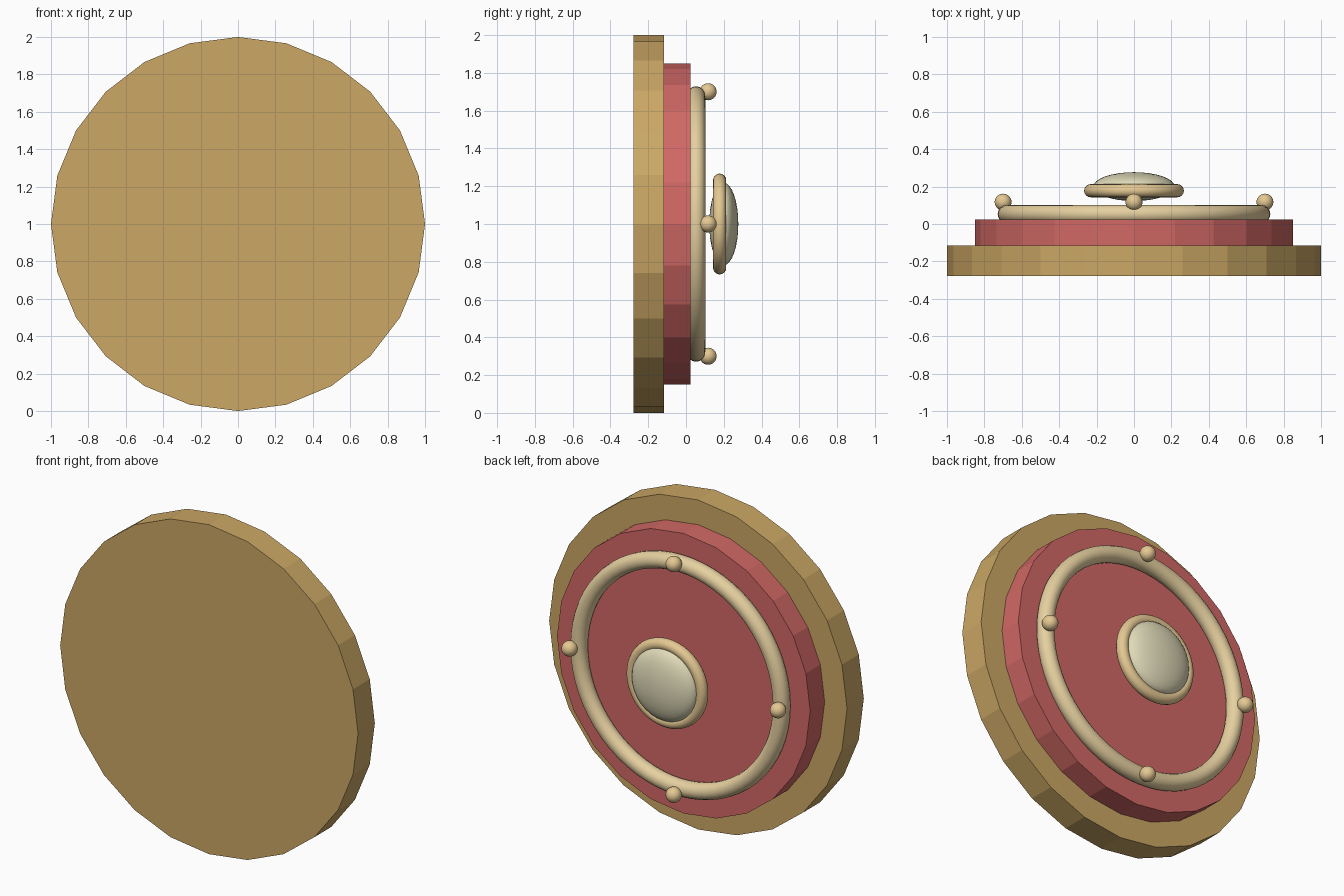
import bpy
from math import pi, cos, sin

if "Cube" in bpy.data.objects:
    bpy.data.objects.remove(bpy.data.objects["Cube"])

FACE = (pi / 2, 0, 0)  # turn a z-axis primitive to look along y


def material(name, rgb):
    m = bpy.data.materials.new(name)
    m.diffuse_color = (*rgb, 1)
    m.use_nodes = True
    m.node_tree.nodes["Principled BSDF"].inputs["Base Color"].default_value = m.diffuse_color
    return m


gold = material("gold", (0.60, 0.39, 0.13))
red = material("red", (0.64, 0.14, 0.13))
pale_gold = material("pale_gold", (0.79, 0.63, 0.35))
warm_gold = material("warm_gold", (0.78, 0.58, 0.29))
ivory = material("ivory", (0.74, 0.70, 0.48))


def finish(name, mat, smooth=True):
    ob = bpy.context.object
    ob.name = name
    ob.data.materials.append(mat)
    bpy.ops.object.transform_apply(location=False, rotation=True, scale=True)
    if smooth:
        bpy.ops.object.shade_smooth()


def disc(name, radius, y0, y1, mat):
    bpy.ops.mesh.primitive_cylinder_add(vertices=24, radius=radius, depth=y1 - y0,
                                        location=(0, (y0 + y1) / 2, 1), rotation=FACE)
    finish(name, mat, smooth=False)


def ring(name, major, minor, y, mat):
    bpy.ops.mesh.primitive_torus_add(major_radius=major, minor_radius=minor,
                                     major_segments=64, minor_segments=16,
                                     location=(0, y, 1), rotation=FACE)
    finish(name, mat)


def ball(name, loc, radius, mat, scale=(1, 1, 1)):
    bpy.ops.mesh.primitive_uv_sphere_add(segments=32, ring_count=16, radius=radius,
                                         location=loc, rotation=FACE, scale=scale)
    finish(name, mat)


# Stacked faceted plates
disc("base_plate", 1.0, -0.277, -0.116, gold)
disc("red_plate", 0.85, -0.116, 0.023, red)

# Raised ring with four studs
ring("outer_ring", 0.68, 0.049, 0.053, pale_gold)
for i in range(4):
    a = i * pi / 2
    ball(f"stud_{i + 1}", (0.7 * cos(a), 0.117, 1 + 0.7 * sin(a)), 0.045, warm_gold)

# Central domed gem and its bezel
ring("gem_bezel", 0.232, 0.035, 0.178, warm_gold)
ball("center_gem", (0, 0.2, 1), 0.218, ivory, (1, 1, 0.077 / 0.218))
